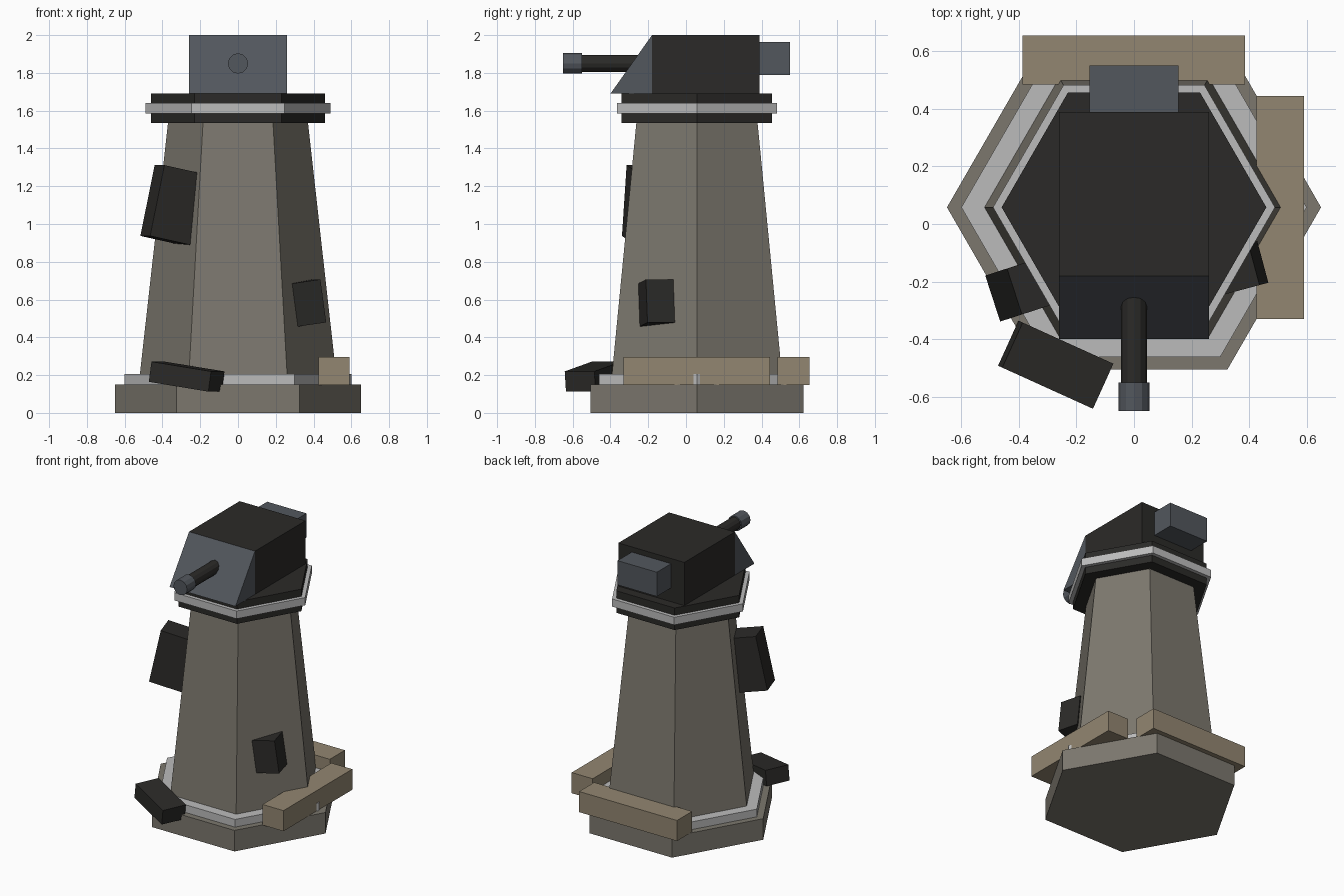
import bpy, bmesh
from math import radians, pi
from mathutils import Vector, Euler

if "Cube" in bpy.data.objects:
    bpy.data.objects.remove(bpy.data.objects["Cube"])

CY = 0.058  # y of the tower axis


def mat(name, r, g, b):
    m = bpy.data.materials.new(name)
    m.diffuse_color = (r, g, b, 1)
    m.use_nodes = True
    m.node_tree.nodes["Principled BSDF"].inputs["Base Color"].default_value = m.diffuse_color
    return m


STONE = mat("stone", 0.20, 0.185, 0.155)
LIGHT = mat("light_metal", 0.50, 0.50, 0.50)
DARK = mat("dark_metal", 0.024, 0.023, 0.021)
SLATE = mat("slate_metal", 0.085, 0.095, 0.11)
WOOD = mat("wood", 0.29, 0.24, 0.165)


def finish(name, bm, material):
    bmesh.ops.recalc_face_normals(bm, faces=bm.faces)
    me = bpy.data.meshes.new(name)
    bm.to_mesh(me)
    bm.free()
    me.materials.append(material)
    ob = bpy.data.objects.new(name, me)
    bpy.context.collection.objects.link(ob)
    return ob


def prism(name, material, sides, r0, r1, length, loc, rot=(0, 0, 0)):
    """Cone frustum starting at loc and running along its local z."""
    bm = bmesh.new()
    bmesh.ops.create_cone(bm, cap_ends=True, segments=sides,
                          radius1=r0, radius2=r1, depth=length)
    bmesh.ops.translate(bm, verts=bm.verts, vec=(0, 0, length / 2))
    ob = finish(name, bm, material)
    ob.location, ob.rotation_euler = loc, rot
    return ob


def hexa(name, material, r0, r1, z0, z1):
    # first vertex on the x axis, flat sides to front and back
    ob = prism(name, material, 6, r0, r1, z1 - z0, (0, CY, z0))
    if abs(ob.data.vertices[0].co.x) < 0.01:
        ob.rotation_euler.z = pi / 6
    return ob


def box(name, material, size, point, anchor=(0, 0, 0), rot=(0, 0, 0)):
    """Box whose anchor (-1..1 per axis) sits at point; rot in degrees."""
    e = Euler([radians(a) for a in rot])
    half = Vector([a * s / 2 for a, s in zip(anchor, size)])
    bm = bmesh.new()
    bmesh.ops.create_cube(bm, size=1)
    bmesh.ops.scale(bm, vec=size, verts=bm.verts)
    ob = finish(name, bm, material)
    ob.rotation_euler = e
    ob.location = Vector(point) - e.to_matrix() @ half
    return ob


def span(name, material, x, y, z):
    lo, hi = Vector((x[0], y[0], z[0])), Vector((x[1], y[1], z[1]))
    return box(name, material, hi - lo, (lo + hi) / 2)


# Tower body
hexa("base_slab", STONE, 0.65, 0.65, 0.0, 0.15)
hexa("base_trim", LIGHT, 0.60, 0.60, 0.15, 0.205)
hexa("tower_shaft", STONE, 0.52, 0.37, 0.20, 1.54)
hexa("collar", DARK, 0.46, 0.46, 1.535, 1.692)
hexa("collar_trim", LIGHT, 0.49, 0.49, 1.585, 1.64)

# Turret housing with sloped front shield
span("turret_housing", DARK, (-0.26, 0.26), (-0.18, 0.39), (1.69, 2.0))
bm = bmesh.new()
tri = [bm.verts.new((-0.26, y, z)) for y, z in
       ((-0.40, 1.69), (-0.18, 1.69), (-0.18, 2.0))]
ext = bmesh.ops.extrude_face_region(bm, geom=[bm.faces.new(tri)],
                                    use_keep_orig=True)
bmesh.ops.translate(bm, vec=(0.52, 0, 0), verts=[
    v for v in ext["geom"] if isinstance(v, bmesh.types.BMVert)])
finish("turret_shield", bm, SLATE)
span("turret_rear_box", SLATE, (-0.155, 0.155), (0.39, 0.55), (1.79, 1.963))

# Gun
prism("gun_barrel", DARK, 12, 0.045, 0.045, 0.34, (0, -0.25, 1.85), (pi / 2, 0, 0))
prism("gun_muzzle", SLATE, 12, 0.054, 0.054, 0.10, (0, -0.55, 1.85), (pi / 2, 0, 0))

# Timber beams at the foot
span("back_beam", WOOD, (-0.388, 0.385), (0.485, 0.655), (0.148, 0.295))
span("right_beam", WOOD, (0.425, 0.59), (-0.33, 0.445), (0.148, 0.295))

# Scrap plates stuck to the tower and lying at its foot
box("upper_scrap", DARK, (0.28, 0.168, 0.383), (-0.465, -0.339, 0.937),
    (-1, -1, -1), (0, 12, 18))
box("lower_scrap", DARK, (0.20, 0.15, 0.23), (0.467, -0.204, 0.479),
    (1, -1, -1), (0, -8, 15))
box("foot_scrap", DARK, (0.35, 0.172, 0.108), (-0.272, -0.489, 0.192),
    (0, 0, 0), (0, 8.5, -24.4))
